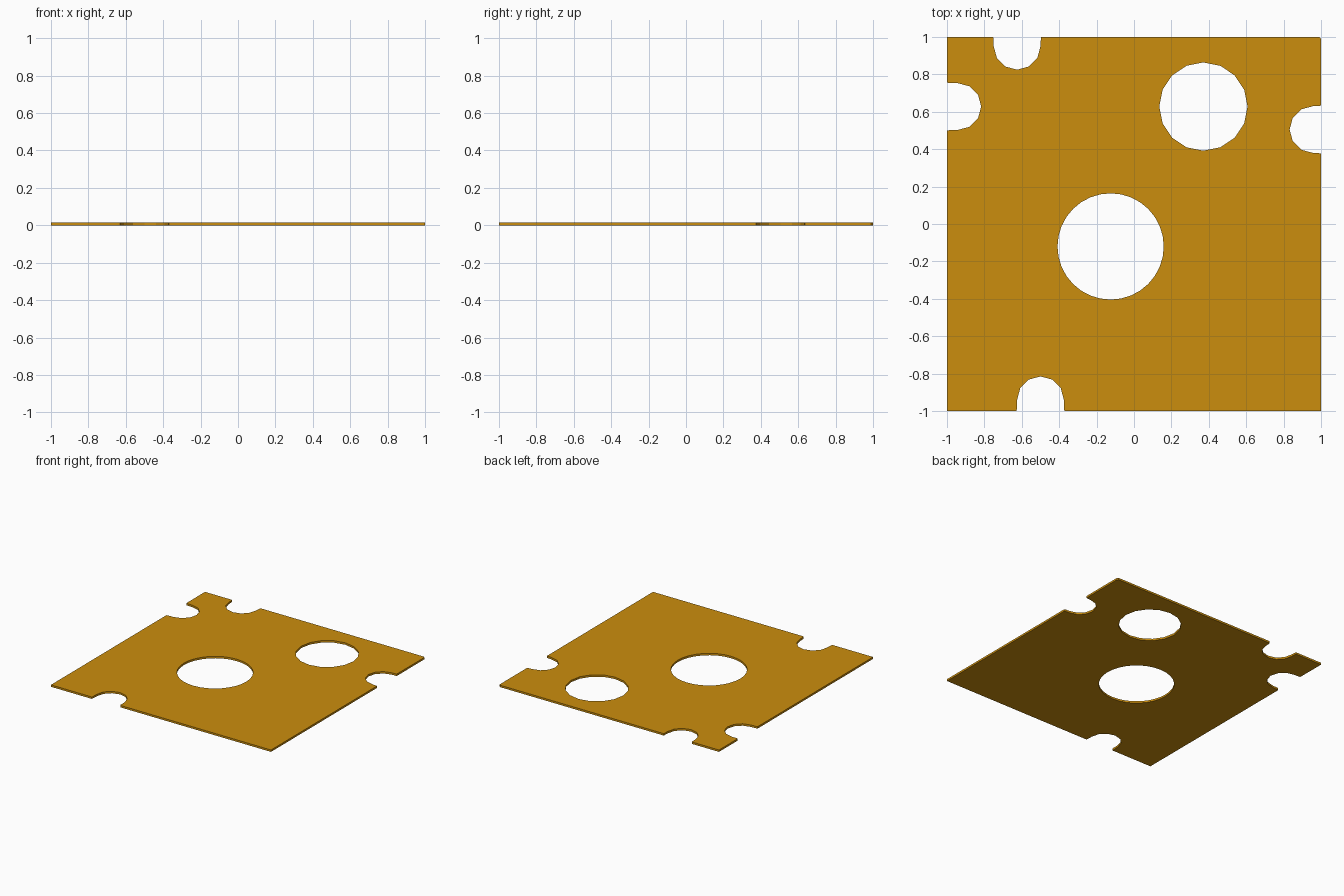
import bpy, bmesh
from math import sin, cos, pi, radians
from mathutils import Vector, Matrix

if "Cube" in bpy.data.objects:
    bpy.data.objects.remove(bpy.data.objects["Cube"])

THICK = 0.016


def ring(cx, cy, r, n):
    return [(cx + r * cos(2 * pi * i / n), cy + r * sin(2 * pi * i / n)) for i in range(n)]


def notch(pos, angle, depth):
    """Rounded bite in an edge; local +y points into the plate, origin on the rim."""
    r, lip = 0.125, 0.005
    pts = [(-r - lip, 0), (-r - 0.002, lip)]
    pts += [(-r * cos(radians(a)), depth - r + r * sin(radians(a))) for a in range(0, 181, 30)]
    pts += [(r + 0.002, lip), (r + lip, 0)]
    turn = Matrix.Rotation(radians(angle), 2)
    return [tuple(turn @ Vector(p) + Vector(pos)) for p in pts]


# Plate outline, counter-clockwise, with a bite in each side
outline = [(-1, -1)]
outline += notch((-0.50, -1), 0, 0.185)
outline += [(1, -1)]
outline += notch((1, 0.505), 90, 0.168)
outline += [(1, 0.99), (0.99, 1)]
outline += notch((-0.625, 1), 180, 0.175)
outline += [(-1, 1)]
outline += notch((-1, 0.628), -90, 0.183)

# Large round hole and smaller coarse hole
loops = [outline, ring(-0.125, -0.12, 0.284, 32), ring(0.371, 0.628, 0.236, 16)]

# Flat filled curve, extruded to the sheet thickness
curve = bpy.data.curves.new("plate_profile", 'CURVE')
curve.dimensions = '2D'
curve.fill_mode = 'BOTH'
curve.extrude = THICK / 2
for pts in loops:
    s = curve.splines.new('POLY')
    s.points.add(len(pts) - 1)
    for p, (x, y) in zip(s.points, pts):
        p.co = (x, y, 0, 1)
    s.use_cyclic_u = True
    s.use_smooth = False

plate = bpy.data.objects.new("notched_plate", curve)
bpy.context.collection.objects.link(plate)
bpy.context.view_layer.objects.active = plate
plate.select_set(True)
bpy.ops.object.convert(target='MESH')
plate = bpy.context.object
plate.name = "notched_plate"

# Weld the caps to the walls and rest the sheet on the ground
bm = bmesh.new()
bm.from_mesh(plate.data)
bmesh.ops.remove_doubles(bm, verts=bm.verts, dist=0.0005)
bmesh.ops.translate(bm, verts=bm.verts, vec=(0, 0, THICK / 2))
bmesh.ops.recalc_face_normals(bm, faces=bm.faces)
for f in bm.faces:
    f.smooth = False
bm.to_mesh(plate.data)
bm.free()

# Warm ochre colour
mat = bpy.data.materials.new("ochre")
mat.diffuse_color = (0.60, 0.27, 0.004, 1)
mat.use_nodes = True
mat.node_tree.nodes["Principled BSDF"].inputs["Base Color"].default_value = mat.diffuse_color
plate.data.materials.clear()
plate.data.materials.append(mat)
